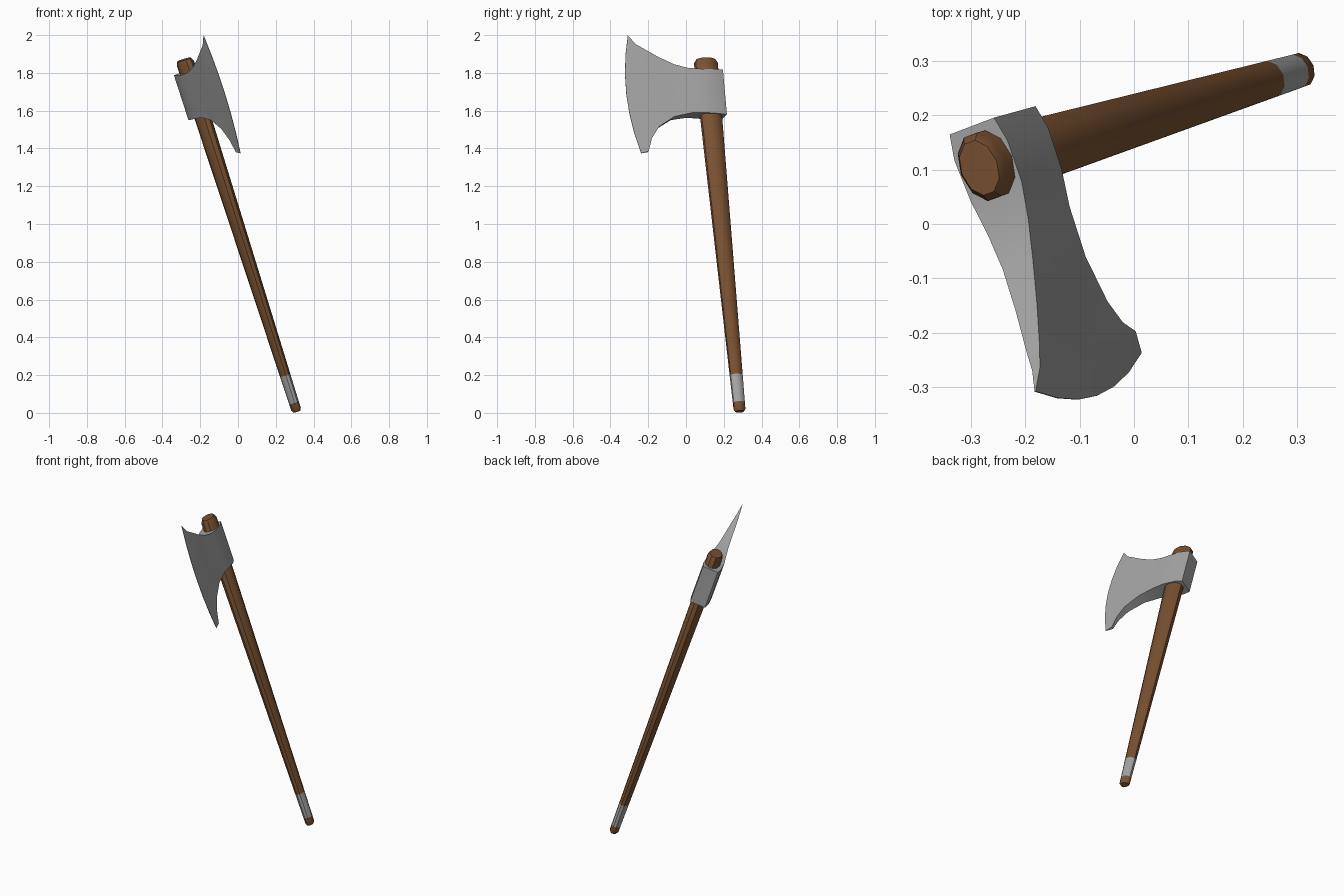
import bpy, bmesh, math
from mathutils import Vector, Matrix

if "Cube" in bpy.data.objects:
    bpy.data.objects.remove(bpy.data.objects["Cube"])

# Local frame: X = blade direction, Y = thickness, Z = along the handle
up = Vector((-0.303, -0.092, 0.948)).normalized()
fwd = Vector((0.35, -0.937, 0.02))
fwd = (fwd - up * fwd.dot(up)).normalized()
side = up.cross(fwd)
FRAME = Matrix.Translation((-0.23, 0.12, 1.70)) @ Matrix((fwd, side, up)).transposed().to_4x4()


def material(name, rgb):
    m = bpy.data.materials.new(name)
    m.diffuse_color = (*rgb, 1)
    m.use_nodes = True
    m.node_tree.nodes["Principled BSDF"].inputs["Base Color"].default_value = m.diffuse_color
    return m


wood = material("brown wood", (0.19, 0.082, 0.03))
steel = material("grey steel", (0.37, 0.37, 0.37))


def finish(bm, name, mats, angle):
    bmesh.ops.recalc_face_normals(bm, faces=bm.faces)
    bm.transform(FRAME)
    me = bpy.data.meshes.new(name)
    bm.to_mesh(me)
    bm.free()
    ob = bpy.data.objects.new(name, me)
    bpy.context.collection.objects.link(ob)
    for m in mats:
        me.materials.append(m)
    bpy.ops.object.select_all(action='DESELECT')
    ob.select_set(True)
    bpy.context.view_layer.objects.active = ob
    bpy.ops.object.shade_smooth_by_angle(angle=math.radians(angle))
    return ob


# Handle: tapered oval shaft with chamfered ends and a steel band
BOTTOM, TOP, SIDES = -1.785, 0.180, 10
BAND = (-1.735, -1.582)
rings = [(BOTTOM, 0.75), (BOTTOM + 0.014, 1), (BAND[0], 1), (BAND[1], 1),
         (-0.8, 1), (TOP - 0.02, 1), (TOP, 0.8)]
bm = bmesh.new()
loops = []
for z, s in rings:
    t = (z - BOTTOM) / (TOP - BOTTOM)
    rx, ry = (0.032 + 0.034 * t) * s, (0.026 + 0.019 * t) * s
    loops.append([bm.verts.new((rx * math.cos(a), ry * math.sin(a), z))
                  for a in (math.tau * (i + 0.5) / SIDES for i in range(SIDES))])
for a, b in zip(loops, loops[1:]):
    for i in range(SIDES):
        j = (i + 1) % SIDES
        f = bm.faces.new((a[i], a[j], b[j], b[i]))
        f.material_index = int(BAND[0] < f.calc_center_median().z < BAND[1])
bm.faces.new(loops[0])
bm.faces.new(loops[-1])
finish(bm, "handle", [wood, steel], 40)

# Axe head: columns from poll to cutting edge
# (top x, top z, bottom x, bottom z, half thickness, bulge)
columns = [
    (-0.078, 0.112, -0.076, -0.138, 0.046, 0),
    (-0.030, 0.112, -0.030, -0.136, 0.055, 0),
    (0.050, 0.112, 0.050, -0.131, 0.053, 0),
    (0.120, 0.120, 0.120, -0.131, 0.042, 0),
    (0.190, 0.142, 0.215, -0.150, 0.031, 0),
    (0.270, 0.183, 0.305, -0.205, 0.022, 0.005),
    (0.345, 0.230, 0.350, -0.270, 0.014, 0.015),
    (0.385, 0.256, 0.372, -0.340, 0.008, 0.030),
    (0.424, 0.307, 0.413, -0.350, 0.001, 0.046),
]
ROWS = 6
SHIFT = -0.008
bm = bmesh.new()
sheets = []
for sign in (1, -1):
    grid = []
    for tx, tz, bx, bz, h, bulge in columns:
        col = []
        for r in range(ROWS + 1):
            t = r / ROWS
            x = tx + (bx - tx) * t + bulge * 4 * t * (1 - t)
            col.append(bm.verts.new((x, SHIFT + sign * h, tz + (bz - tz) * t)))
        grid.append(col)
    for a, b in zip(grid, grid[1:]):
        for r in range(ROWS):
            bm.faces.new((a[r], a[r + 1], b[r + 1], b[r]))
    sheets.append(grid)
# Close the rim between both cheeks
p, q = sheets
n = len(columns)
rim = ([(c, 0) for c in range(n)] + [(n - 1, r) for r in range(1, ROWS + 1)]
       + [(c, ROWS) for c in range(n - 2, -1, -1)] + [(0, r) for r in range(ROWS - 1, 0, -1)])
for (c, r), (d, s) in zip(rim, rim[1:] + rim[:1]):
    bm.faces.new((p[c][r], p[d][s], q[d][s], q[c][r]))
finish(bm, "axe_head", [steel], 40)
